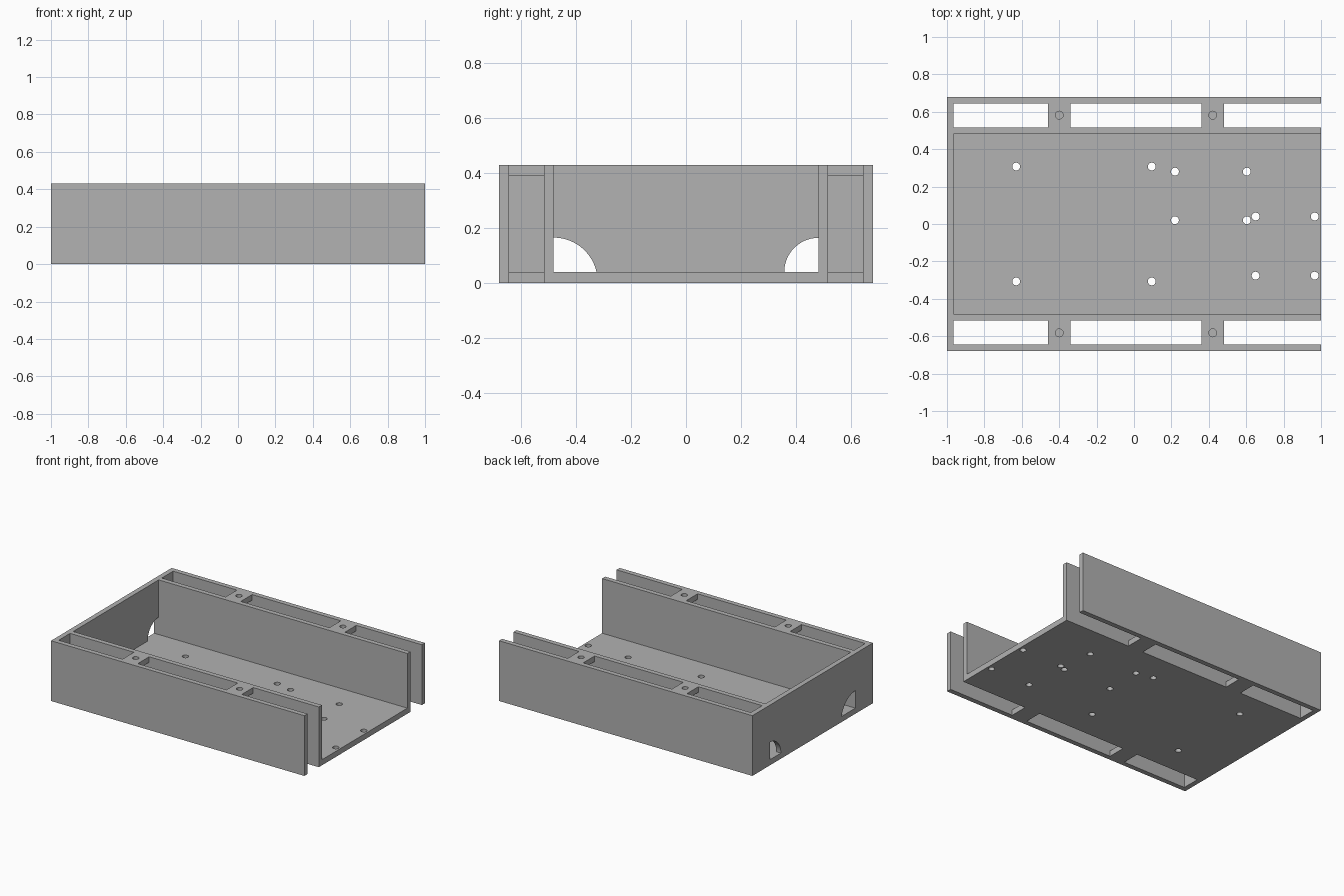
import bpy, bmesh, math
from mathutils import Vector

if "Cube" in bpy.data.objects:
    bpy.data.objects.remove(bpy.data.objects["Cube"], do_unlink=True)

# Main dimensions
HALF_W, HEIGHT, PLATE = 0.68, 0.43, 0.04
END_IN = -0.964                       # inner face of the closed end
BAY = 0.482                           # half width of the central bay
SLOT_IN, SLOT_OUT = 0.517, 0.645      # side channel limits
PIN_R = 0.021

grey = bpy.data.materials.new("plain_grey")
grey.use_nodes = True
colour = (0.445, 0.445, 0.445, 1)
grey.diffuse_color = colour
grey.node_tree.nodes["Principled BSDF"].inputs["Base Color"].default_value = colour


def prism(name, outline, lo, hi, axis="z"):
    """Extrude a 2D outline along z (outline in xy) or x (outline in yz)."""
    bm = bmesh.new()
    place = (lambda a, b, h: Vector((a, b, h))) if axis == "z" else (lambda a, b, h: Vector((h, a, b)))
    face = bm.faces.new([bm.verts.new(place(a, b, lo)) for a, b in outline])
    top = bmesh.ops.extrude_face_region(bm, geom=[face])["geom"]
    moved = [v for v in top if isinstance(v, bmesh.types.BMVert)]
    bmesh.ops.translate(bm, verts=moved, vec=place(0, 0, hi - lo))
    bmesh.ops.recalc_face_normals(bm, faces=bm.faces)
    mesh = bpy.data.meshes.new(name)
    bm.to_mesh(mesh)
    bm.free()
    mesh.materials.append(grey)
    obj = bpy.data.objects.new(name, mesh)
    bpy.context.collection.objects.link(obj)
    return obj


def box(name, x0, x1, y0, y1, z0, z1):
    return prism(name, [(x0, y0), (x1, y0), (x1, y1), (x0, y1)], z0, z1)


def arc(cx, cy, r, start, end, steps):
    angles = [start + (end - start) * i / steps for i in range(steps + 1)]
    return [(cx + r * math.cos(a), cy + r * math.sin(a)) for a in angles]


def pin_hole(x, y, z0, z1):
    return prism("pin_hole", arc(x, y, PIN_R, 0, math.tau, 32)[:-1], z0, z1)


# Solid block to be hollowed into the open-ended tray
tray = box("tray_body", -1, 1, -HALF_W, HALF_W, 0, HEIGHT)

# Central bay, open at the top and the +x end
cutters = [box("bay", END_IN, 1.1, -BAY, BAY, PLATE, 0.6)]

# Side channels: through slots, leaving a thin bridge top and bottom
slots = [(END_IN, -0.46), (-0.34, 0.36), (0.482, 1.1)]
for side in (-1, 1):
    y0, y1 = sorted((side * SLOT_IN, side * SLOT_OUT))
    cutters += [box("slot", a, b, y0, y1, -0.1, 0.6) for a, b in slots]
    for (_, a), (b, _) in zip(slots, slots[1:]):
        cutters.append(box("bridge_gap", a, b, y0, y1, PLATE, HEIGHT - PLATE))
        cutters.append(pin_hole((a + b) / 2, side * 0.582, 0.3, 0.6))

# Mounting holes through the floor, in rectangular groups
groups = [((-0.63, 0.095), (-0.307, 0.307)),
          ((0.219, 0.603), (0.02, 0.28)),
          ((0.65, 0.966), (-0.276, 0.04))]
for xs, ys in groups:
    cutters += [pin_hole(x, y, -0.1, 0.2) for x in xs for y in ys]

# Rounded cable openings in the closed end, one in each lower corner
for side, radius, centre_z in ((-1, 0.16, 0.005), (1, 0.124, PLATE)):
    start = math.asin((PLATE - centre_z) / radius)
    curve = arc(-BAY, centre_z, radius, start, math.pi / 2, 20)
    outline = [(-BAY, PLATE)] + curve
    cutters.append(prism("cable_opening", [(-side * y, z) for y, z in outline], -1.1, -0.9, "x"))

# Cut everything, bake the result and discard the cutters
for cutter in cutters:
    mod = tray.modifiers.new(cutter.name, "BOOLEAN")
    mod.operation, mod.solver, mod.object = "DIFFERENCE", "EXACT", cutter
    cutter.hide_render = True
bpy.context.view_layer.update()
baked = bpy.data.meshes.new_from_object(tray.evaluated_get(bpy.context.evaluated_depsgraph_get()))
tray.modifiers.clear()
tray.data = baked
for cutter in cutters:
    bpy.data.objects.remove(cutter, do_unlink=True)

bpy.ops.object.select_all(action="DESELECT")
tray.select_set(True)
bpy.context.view_layer.objects.active = tray
bpy.ops.object.shade_smooth_by_angle(angle=math.radians(30))
